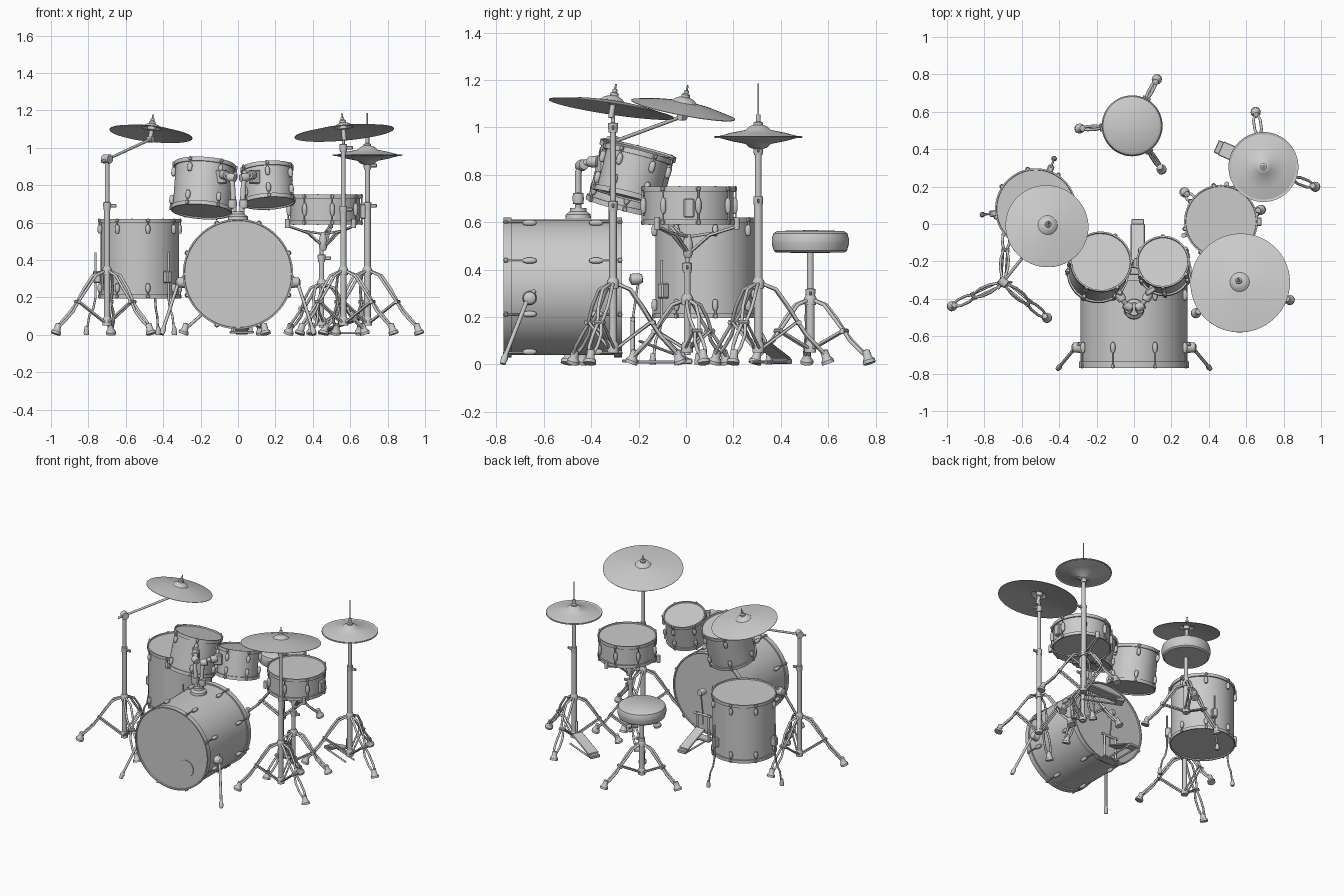
import bpy, bmesh
from math import sin, cos, pi, radians
from mathutils import Vector, Matrix

if "Cube" in bpy.data.objects:
    bpy.data.objects.remove(bpy.data.objects["Cube"])

V = Vector


def finish(name, bm_or_mesh, angle=35):
    me = bm_or_mesh
    if isinstance(me, bmesh.types.BMesh):
        bmesh.ops.remove_doubles(bm_or_mesh, verts=bm_or_mesh.verts, dist=1e-6)
        bmesh.ops.recalc_face_normals(bm_or_mesh, faces=bm_or_mesh.faces)
        me = bpy.data.meshes.new(name)
        bm_or_mesh.to_mesh(me)
        bm_or_mesh.free()
    me.shade_smooth()
    me.set_sharp_from_angle(angle=radians(angle))
    ob = bpy.data.objects.new(name, me)
    bpy.context.collection.objects.link(ob)
    return ob


def frame(loc, axis=(0, 0, 1)):
    return Matrix.Translation(loc) @ V(axis).to_track_quat('Z', 'Y').to_matrix().to_4x4()


def lathe(name, prof, mats, seg=32):
    """Spin an (r, z) profile about z; one copy per matrix, all in one object."""
    bm = bmesh.new()
    for M in mats if isinstance(mats, list) else [mats]:
        rings = [[bm.verts.new(M @ V((r * cos(2 * pi * i / seg), r * sin(2 * pi * i / seg), z)))
                  for i in range(seg)] if r else [bm.verts.new(M @ V((0, 0, z)))] for r, z in prof]
        for a, b in zip(rings, rings[1:]):
            for i in range(seg):
                j = (i + 1) % seg
                f = [a[i % len(a)], a[j % len(a)], b[j % len(b)], b[i % len(b)]]
                f = list(dict.fromkeys(f))
                if len(f) > 2:
                    bm.faces.new(f)
    return finish(name, bm)


def tubes(name, paths, r):
    cu = bpy.data.curves.new(name, 'CURVE')
    cu.dimensions, cu.bevel_depth, cu.bevel_resolution, cu.use_fill_caps = '3D', r, 2, True
    for p in paths:
        s = cu.splines.new('POLY')
        s.points.add(len(p) - 1)
        for q, c in zip(s.points, p):
            q.co = (*c, 1)
    tmp = bpy.data.objects.new(name + "_path", cu)
    bpy.context.collection.objects.link(tmp)
    bpy.context.view_layer.update()
    me = bpy.data.meshes.new_from_object(tmp.evaluated_get(bpy.context.evaluated_depsgraph_get()))
    bpy.data.objects.remove(tmp)
    return finish(name, me, 50)


def boxes(name, size, mats, bevel=0.004):
    bm = bmesh.new()
    for M in mats:
        bmesh.ops.create_cube(bm, size=1, matrix=M @ Matrix.Diagonal((*size, 1)))
    bmesh.ops.bevel(bm, geom=bm.edges[:], offset=bevel, segments=1, affect='EDGES')
    return finish(name, bm)


def rod(r, a, b):
    return [(0, a), (r, a), (r, b), (0, b)]


def drum(name, M, R, H, lugs, hoop=0.022, inset=0.055, off=0.0, lug_len=0.05, center=False):
    h, s = H / 2, R - 0.009
    half = [(0, h - .008), (R - .01, h - .008), (R - .008, h), (R, h), (R, h - hoop), (s, h - hoop)]
    lathe(name + "_shell", half + [(r, -z) for r, z in reversed(half)], M, 64)
    mats, rods = [], []
    for k in range(lugs):
        a = off + 2 * pi * k / lugs
        for sg in ([0] if center else [1, -1]):
            mats.append(M @ Matrix.Translation((R * cos(a), R * sin(a), sg * (h - inset))))
        for sg in (1, -1):
            end = 0 if center else sg * (h - inset)
            rods.append([M @ V(((R + .004) * cos(a), (R + .004) * sin(a), z)) for z in (end, sg * (h + .002))])
    L = lug_len / 2
    lathe(name + "_lugs", [(0, -L), (.008, -L * .9), (.013, -L * .4), (.013, L * .4), (.008, L * .9), (0, L)], mats, 10)
    tubes(name + "_tension_rods", rods, .004)
    # square ears that clamp the hoop
    ears = [M @ Matrix.Rotation(off + 2 * pi * k / lugs, 4, 'Z') @ Matrix.Translation((R + .001, 0, sg * (h - .009)))
            for k in range(lugs) for sg in (1, -1)]
    boxes(name + "_hoop_ears", (.016, .018, .018), ears, .003)


def tripod(name, x, y, angles, L, top, rail=0.0075, spread=1.0):
    """Double-railed folding legs with pinched joints, braces and rubber feet."""
    rails, braces, feet, joints = [], [], [], []
    shape = [(.06, 1, .006), (.25, .93, .02), (.42, .72, .021), (.58, .5, .008),
             (.68, .37, .018), (.84, .22, .018), (.97, .1, .006)]
    for a in map(radians, angles):
        d, s, c = V((cos(a), sin(a), 0)), V((-sin(a), cos(a), 0)), V((x, y, 0))
        for sg in (1, -1):
            rails.append([c + d * f * L + s * sg * w * spread + V((0, 0, top * z)) for f, z, w in shape])
            braces.append([c + d * f * L + s * sg * .011 + V((0, 0, z)) for f, z in ((.06, .07), (.56, .53 * top))])
        joints.append(frame(c + d * .57 * L + V((0, 0, .52 * top)), s))
        feet.append(frame(c + d * L, d * -.35 + V((0, 0, 1))))
    tubes(name + "_leg_rails", rails, rail)
    tubes(name + "_leg_braces", braces, rail * .8)
    lathe(name + "_leg_joints", rod(.011, -.022, .022), joints, 10)
    lathe(name + "_feet", [(0, .004), (.027, .004), (.027, .018), (.018, .03), (.016, .062), (0, .066)], feet, 12)
    lathe(name + "_collars", [(0, -.02), (.024, -.02), (.026, .01), (.018, .025), (0, .025)],
          [frame((x, y, top)), frame((x, y, .07))], 16)


def pole(name, x, y, steps, clamps=()):
    """Telescoping column from (radius, z0, z1) steps plus wing-nut clamps."""
    lathe(name + "_pole", [p for r, a, b in steps for p in rod(r, a, b)], frame((x, y, 0)), 16)
    if clamps:
        lathe(name + "_clamps", [(0, -.022), (.018, -.022), (.021, 0), (.021, .018), (0, .022)],
              [frame((x, y, z)) for z in clamps], 16)
        boxes(name + "_wing_nuts", (.05, .012, .02), [Matrix.Translation((x + .026, y, z)) for z in clamps])


def cymbal(name, loc, n, R, flip=1):
    p = [(0, .034), (.02, .033), (.038, .026), (.052, .012), (R * .6, 0), (R, -.02)]
    p = p + [(R, -.0225)] + [(r, z - .003) for r, z in reversed(p[:-1])]
    return lathe(name, [(r, z * flip) for r, z in p], frame(loc, n), 64)


def cymbal_top(name, loc, n):
    lathe(name, [(0, -.06), (.012, -.06), (.012, -.005), (.022, .0), (.022, .03), (.018, .034), (.018, .045),
                 (.01, .05), (.01, .062), (.004, .064), (.004, .085), (0, .085)], frame(loc, n), 12)


# bass drum, lying along y
drum("bass_drum", frame((0, -.52, .325), (0, -1, 0)), .295, .5, 8, .034, .11, pi / 8, .06)
lathe("bass_port_ring", rod(.06, 0, .006), frame((.115, -.762, .21), (0, -1, 0)), 32)
for sx, side in ((-1, "left"), (1, "right")):
    tubes(side + "_spur", [[(sx * .29, -.64, .31), (sx * .325, -.675, .26), (sx * .40, -.765, .03)]], .009)
    lathe(side + "_spur_bracket", [(0, -.02), (.03, -.02), (.026, .02), (.014, .028), (0, .028)],
          frame((sx * .305, -.66, .28), (sx, 0, 0)), 16)
    lathe(side + "_spur_tip", [(0, 0), (.012, .002), (.015, .03), (.009, .05), (0, .05)],
          frame((sx * .408, -.775, 0), (-sx * .3, .35, 1)), 12)

# rack toms and their mount
drum("large_tom", frame((-.185, -.232, .785), (.07, .25, 1)), .165, .262, 6, off=.3)
drum("small_tom", frame((.16, -.225, .8), (-.06, .25, 1)), .142, .2, 6, off=.3)
lathe("tom_mount_base", [(0, 0), (.055, 0), (.052, .018), (.036, .03), (.034, .045), (0, .045)],
      frame((0, -.455, .615)), 20)
tubes("tom_mount_posts", [[(s * .02, -.455, .64), (s * .03, -.455, .81), (s * .034, -.44, .845),
                           (s * .065, -.40, .86), (s * .1, -.33, .85)] for s in (-1, 1)], .014)
lathe("tom_mount_clamps", [(0, -.026), (.022, -.022), (.025, 0), (.022, .022), (0, .026)],
      [frame((s * .03, -.455, .70)) for s in (-1, 1)] + [frame((s * .034, -.44, .84), (s, .5, .2)) for s in (-1, 1)] +
      [frame((s * .072, -.39, .855), (s * .6, 1, 0)) for s in (-1, 1)], 14)
boxes("tom_brackets", (.06, .03, .075), [Matrix.Translation((s * .088, -.358, .845)) @ Matrix.Rotation(s * .55, 4, 'Z')
                                       for s in (-1, 1)], .006)

# floor tom with three bent legs
fx, fy, fr = -.525, .08, .218
drum("floor_tom", frame((fx, fy, .408)), fr, .425, 8, off=.2)
paths, tips, brackets = [], [], []
for a in map(radians, (70, 186, 310)):
    d, c = V((cos(a), sin(a), 0)), V((fx, fy, 0))
    paths.append([c + d * r + V((0, 0, z)) for r, z in ((.238, .44), (.238, .2), (.25, .14), (.272, .1), (.285, .02))])
    tips.append(frame(c + d * .287))
    brackets.append(Matrix.Translation(c + d * .23 + V((0, 0, .31))) @ Matrix.Rotation(a, 4, 'Z'))
tubes("floor_tom_legs", paths, .006)
lathe("floor_tom_leg_tips", [(0, 0), (.013, 0), (.015, .012), (.009, .045), (0, .045)], tips, 12)
boxes("floor_tom_leg_brackets", (.04, .035, .065), brackets, .006)

# snare drum and basket stand
drum("snare", frame((.465, .013, .67)), .197, .16, 8, off=.2, lug_len=.07, center=True)
boxes("snare_strainer", (.03, .045, .08), [Matrix.Translation((.668, .013, .66))], .005)
sx, sy = .447, .005
tripod("snare_stand", sx, sy, (137, 257, 17), .245, .27)
pole("snare_stand", sx, sy, [(.014, .04, .42), (.01, .4, .5)], (.41,))
arms, grips = [], []
for a in map(radians, (80, 200, 320)):
    d, c = V((cos(a), sin(a), 0)), V((.46, .01, 0))
    for s in (-1, 1):
        o = V((-d.y, d.x, 0)) * s * .012
        arms.append([c + d * r + o * w + V((0, 0, z)) for r, z, w in ((.015, .48, .5), (.09, .545, 1), (.20, .58, .5))])
    arms.append([c + d * .01 + V((0, 0, .54)), c + d * .11 + V((0, 0, .555))])
    grips.append(frame(c + d * .207 + V((0, 0, .57))))
tubes("snare_basket_arms", arms, .006)
lathe("snare_basket_grips", rod(.013, 0, .05), grips, 12)
lathe("snare_basket_hub", [(0, -.04), (.014, -.04), (.022, -.02), (.022, .02), (.012, .06), (0, .06)],
      frame((.455, .008, .49)), 14)

# right cymbal on a straight stand
n1 = V((-.09, .15, 1))
tripod("right_cymbal_stand", .563, -.308, (340, 216, 98), .29, .34)
pole("right_cymbal_stand", .563, -.308, [(.016, .05, .68), (.012, .66, 1.0), (.008, .98, 1.06)], (.67, 1.0))
cymbal("right_cymbal", (.566, -.312, 1.1), n1, .267)
cymbal_top("right_cymbal_nut", (.563, -.308, 1.1), n1)

# left cymbal on a boom stand
n2 = V((.11, .19, 1))
tripod("left_cymbal_stand", -.7, -.312, (205, 321, 86), .305, .34)
pole("left_cymbal_stand", -.7, -.312, [(.016, .05, .69), (.012, .67, .95)], (.69,))
tubes("boom_arm", [[(-.728, -.345, .925), (-.468, -.02, 1.045)]], .008)
lathe("boom_joint", rod(.024, -.022, .022), frame((-.7, -.31, .94), (.78, -.62, 0)), 16)
lathe("boom_tilter", rod(.016, -.016, .016), frame((-.468, -.016, 1.045), (.78, -.62, 0)), 14)
cymbal("left_cymbal", (-.463, -.008, 1.095), n2, .223)
cymbal_top("left_cymbal_nut", (-.463, -.008, 1.095), n2)

# hi-hat pair, stand and pedal
hx, hy = .692, .305
tripod("hihat_stand", hx, hy, (98, 339, 218), .30, .34)
pole("hihat_stand", hx, hy, [(.018, .05, .69), (.014, .67, .93), (.004, .9, 1.185)], (.69, .905))
cymbal("hihat_top_cymbal", (hx, hy, .978), (0, 0, 1), .187)
cymbal("hihat_bottom_cymbal", (hx, hy, .942), (0, 0, 1), .187, -1)
lathe("hihat_clutch", [(0, .93), (.02, .93), (.02, 1.02), (.01, 1.025), (.01, 1.055), (0, 1.055)], frame((hx, hy, 0)), 12)


def pedal(name, heel, toe, w):
    """Sloping footboard with a base plate and hinged heel."""
    heel, toe = V(heel), V(toe)
    d = toe - heel
    yaw = V((d.x, d.y, 0)).to_track_quat('X', 'Z').to_matrix().to_4x4()
    q = d.to_track_quat('X', 'Z').to_matrix().to_4x4()
    boxes(name + "_footboard", (d.length, w, .012), [Matrix.Translation((heel + toe) / 2) @ q])
    boxes(name + "_heel", (.055, w * .9, .022), [Matrix.Translation((heel.x, heel.y, .013)) @ yaw])
    flat = V((d.x, d.y, 0))
    tubes(name + "_base", [[V((heel.x, heel.y, .01)) + yaw.to_3x3() @ V((0, s * w * .4, 0)),
                            V((toe.x, toe.y, .01)) + yaw.to_3x3() @ V((0, s * w * .4, 0)) + flat * .15] for s in (-1, 1)], .006)


pedal("hihat_pedal", (.465, .405, .025), (.66, .32, .09), .08)
tubes("hihat_pedal_chain", [[(.66, .32, .09), (hx - .02, hy, .17)]], .008)

# bass drum pedal and beater
pedal("bass_pedal", (.02, 0, .025), (.02, -.2, .1), .075)
tubes("bass_pedal_frame", [[(.02 + s * .05, -.225, .01), (.02 + s * .045, -.225, .2)] for s in (-1, 1)] +
      [[(-.045, -.225, .19), (.09, -.225, .19)]], .009)
boxes("bass_pedal_plate", (.13, .07, .014), [Matrix.Translation((.02, -.235, .014))])
tubes("beater_shaft", [[(.02, -.225, .12), (.02, -.225, .19), (.02, -.2, .36)]], .005)
lathe("beater_head", [(0, -.03), (.018, -.028), (.024, -.01), (.024, .02), (0, .03)], frame((.02, -.212, .36), (0, -1, -.1)), 16)

# drummer's stool
tripod("stool", -.01, .525, (62, 183, 304), .285, .27, .008, .5)
pole("stool", -.01, .525, [(.018, .05, .3), (.014, .28, .475)], (.3,))
lathe("stool_seat", [(0, .47), (.145, .472), (.155, .48), (.163, .51), (.163, .53), (.156, .553), (.14, .563), (0, .567)],
      frame((-.01, .525, 0)), 48)
